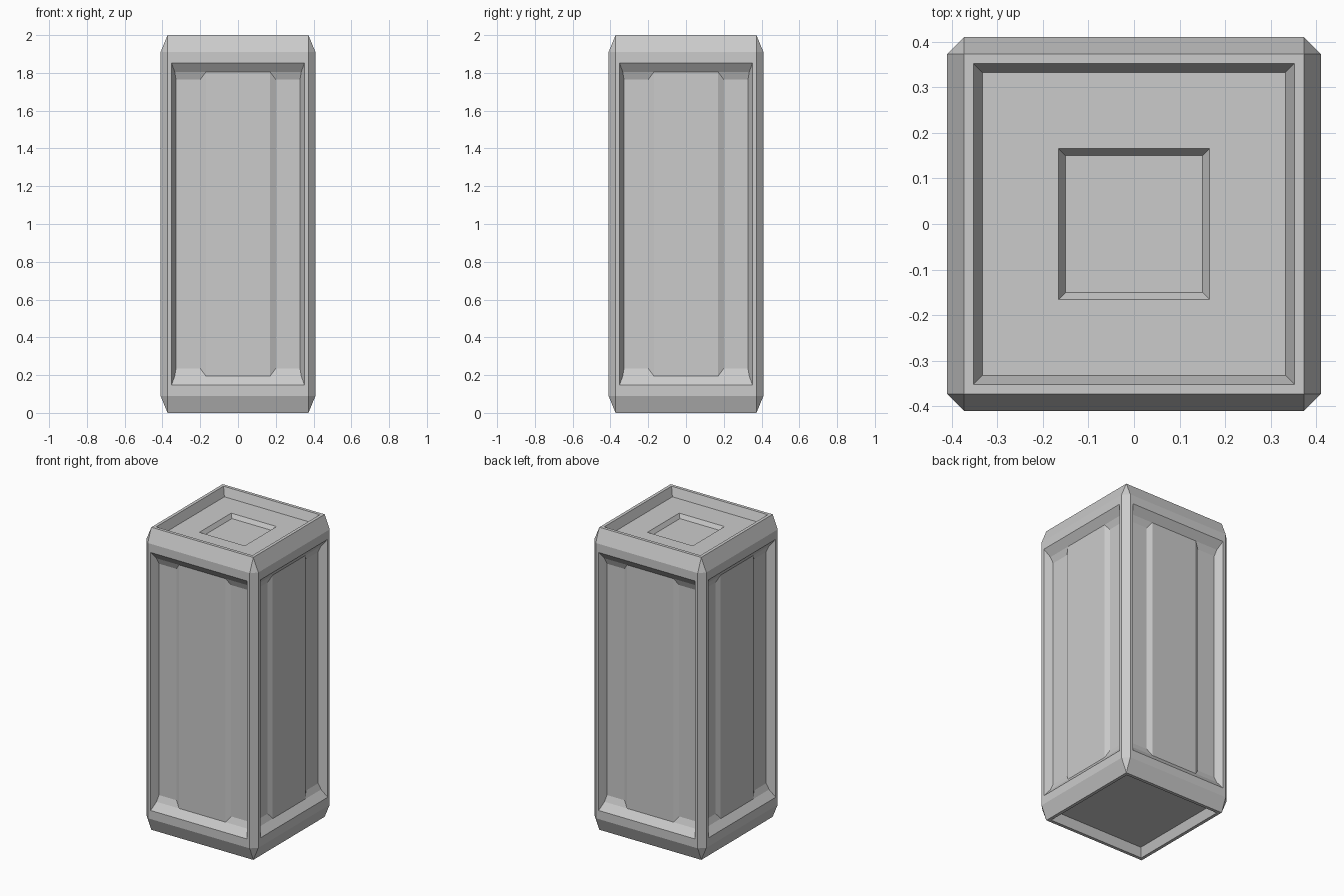
import bpy, bmesh
from math import pi
from mathutils import Matrix, Vector

if "Cube" in bpy.data.objects:
    bpy.data.objects.remove(bpy.data.objects["Cube"])

W, C = 0.41, 0.373        # half width, half width at the chamfered ends
ZC = 0.91                 # half height of the straight sides

bm = bmesh.new()


def rect(u0, u1, v0, v1, d):
    """Counter-clockwise rectangle at depth d below a panel plane."""
    return [(u0, v0, d), (u1, v0, d), (u1, v1, d), (u0, v1, d)]


def centred(u, v, d):
    return rect(-u, u, -v, v, d)


def face(points, place):
    bm.faces.new([bm.verts.new(place @ Vector((u, v, -d))) for u, v, d in points])


def rings(loops, place, cap=True):
    """Joins successive rectangles with sloped walls and caps the last one."""
    for a, b in zip(loops, loops[1:]):
        for i in range(4):
            j = (i + 1) % 4
            face([a[i], a[j], b[j], b[i]], place)
    if cap:
        face(loops[-1], place)


# Chamfered shell: hull with its six flat sides removed
for sx in (-1, 1):
    for sy in (-1, 1):
        for sz in (-1, 1):
            bm.verts.new((sx * C, sy * C, 1 + sz))
            bm.verts.new((sx * W, sy * C, 1 + sz * ZC))
            bm.verts.new((sx * C, sy * W, 1 + sz * ZC))
bmesh.ops.convex_hull(bm, input=bm.verts[:])
bm.normal_update()
flat = [f for f in bm.faces if max(abs(c) for c in f.normal) > 0.99]
bmesh.ops.delete(bm, geom=flat, context='FACES')

# Four side panels: recess with a raised centre and two deeper columns
D1, D2 = 0.037, 0.053
U, V = 0.335, 0.805
for k in range(4):
    place = (Matrix.Rotation(k * pi / 2, 4, 'Z') @ Matrix.Translation((0, -W, 1))
             @ Matrix.Rotation(pi / 2, 4, 'X'))
    rings([centred(C, ZC, 0), centred(0.352, 0.853, 0), centred(U, V, D1)], place, cap=False)
    face(centred(0.17, V, D1), place)
    rings([rect(0.17, U, -V, V, D1), rect(0.2, 0.328, -0.765, 0.765, D2)], place)
    rings([rect(-U, -0.17, -V, V, D1), rect(-0.328, -0.2, -0.765, 0.765, D2)], place)

# Stepped recess on top, single recess underneath
frame = [centred(C, C, 0), centred(0.352, 0.352, 0), centred(0.332, 0.332, 0.057)]
rings(frame + [centred(0.166, 0.166, 0.057), centred(0.15, 0.15, 0.083)],
      Matrix.Translation((0, 0, 2)))
rings(frame, Matrix.Rotation(pi, 4, 'X'))

# Weld and tidy
bmesh.ops.remove_doubles(bm, verts=bm.verts[:], dist=0.0005)
mesh = bpy.data.meshes.new("panelled_pillar")
bm.to_mesh(mesh)
bm.free()
pillar = bpy.data.objects.new("panelled_pillar", mesh)
bpy.context.collection.objects.link(pillar)
